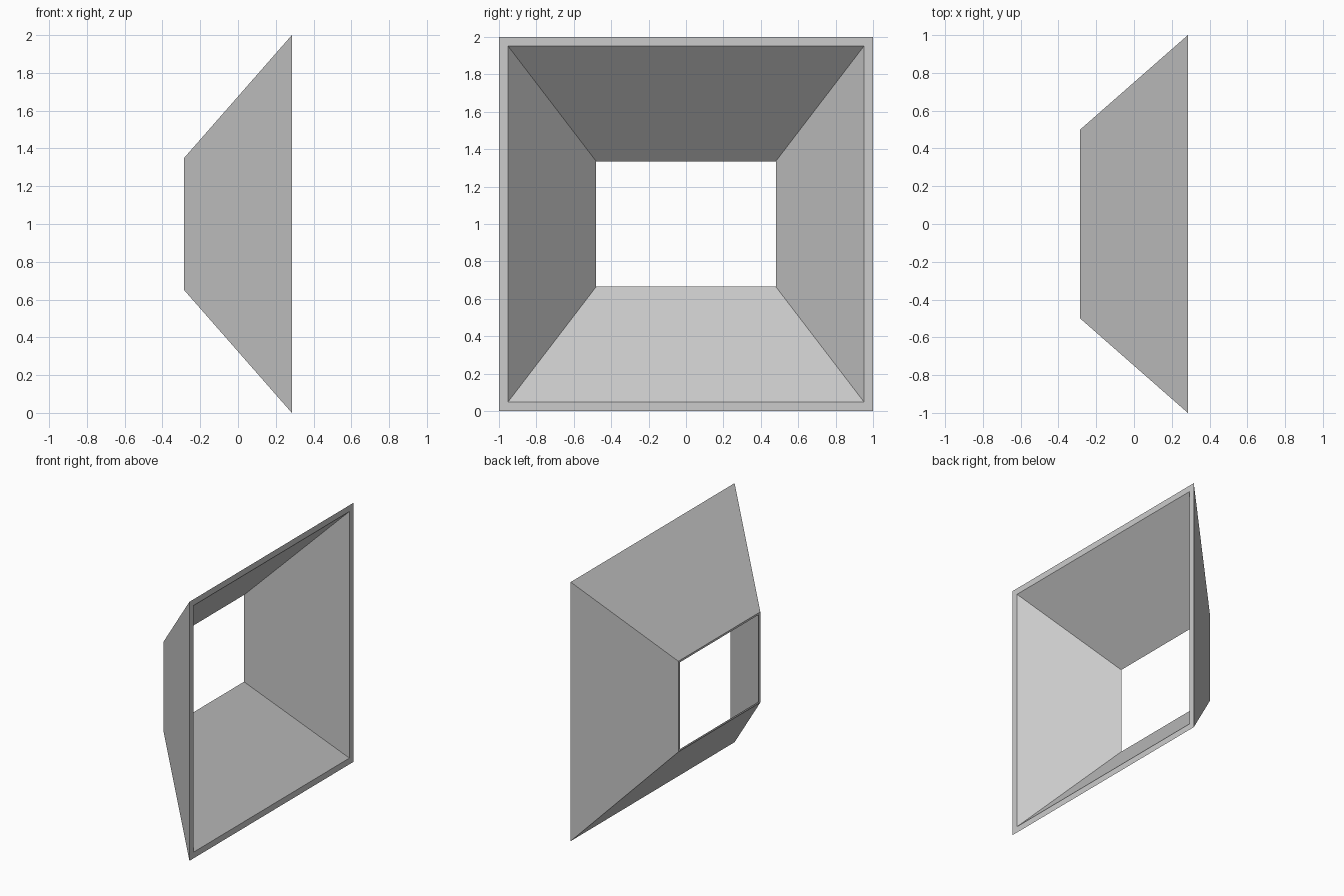
import bpy
import bmesh

cube = bpy.data.objects.get("Cube")
if cube:
    bpy.data.objects.remove(cube, do_unlink=True)

# Single plain grey
grey = bpy.data.materials.new("light_grey")
grey.use_nodes = True
colour = (0.6, 0.6, 0.6, 1)
grey.diffuse_color = colour
grey.node_tree.nodes["Principled BSDF"].inputs["Base Color"].default_value = colour

HALF_DEPTH = 0.285
MID_Z = 1.0


def ring(bm, x, half_y, half_z):
    """Rectangular loop of vertices at a given x."""
    corners = ((-1, -1), (1, -1), (1, 1), (-1, 1))
    return [bm.verts.new((x, sy * half_y, MID_Z + sz * half_z)) for sy, sz in corners]


# Flared rectangular hood: outer shell, wide rim, inner shell, narrow rim
bm = bmesh.new()
rings = [
    ring(bm, -HALF_DEPTH, 0.5, 0.35),
    ring(bm, HALF_DEPTH, 1.0, 1.0),
    ring(bm, HALF_DEPTH, 0.952, 0.952),
    ring(bm, -HALF_DEPTH, 0.48, 0.335),
]
for i, a in enumerate(rings):
    b = rings[(i + 1) % len(rings)]
    for j in range(4):
        k = (j + 1) % 4
        bm.faces.new((a[j], a[k], b[k], b[j]))
bmesh.ops.recalc_face_normals(bm, faces=bm.faces)

mesh = bpy.data.meshes.new("flared_hood")
bm.to_mesh(mesh)
bm.free()
mesh.materials.append(grey)
hood = bpy.data.objects.new("flared_hood", mesh)
bpy.context.collection.objects.link(hood)
